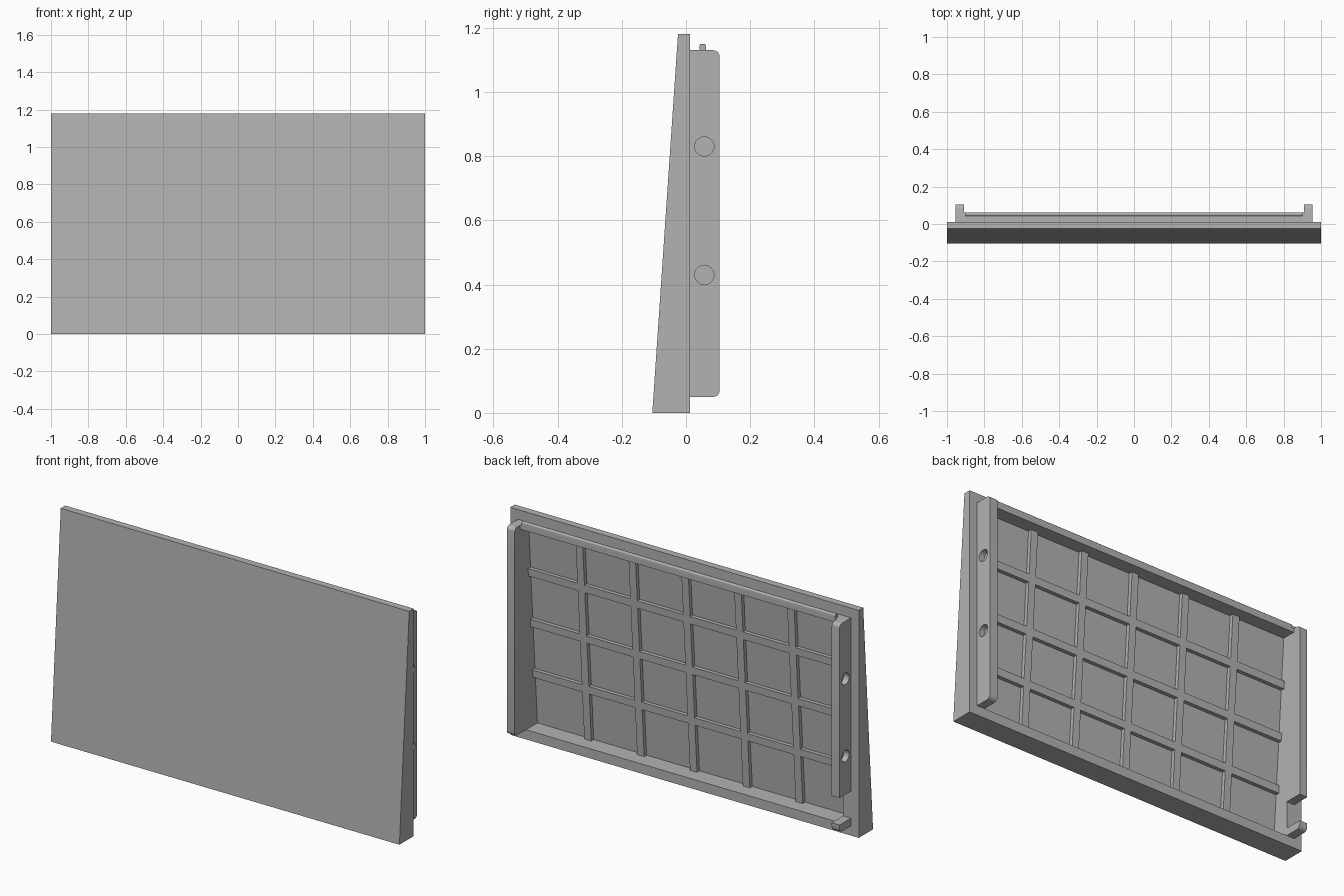
import bpy, bmesh, math
from mathutils import Matrix

if "Cube" in bpy.data.objects:
    bpy.data.objects.remove(bpy.data.objects["Cube"])

GREY = bpy.data.materials.new("plain grey")
GREY.use_nodes = True
GREY.diffuse_color = (0.45, 0.45, 0.45, 1)
GREY.node_tree.nodes["Principled BSDF"].inputs["Base Color"].default_value = GREY.diffuse_color

HEIGHT, BACK = 1.18, 0.012
HALF_IN, HALF_OUT = 0.91, 0.955      # flange inner and outer faces
FLOOR, CEILING = 0.05, 1.11          # recess limits
WALL, RIB_DEPTH, RIB_WIDTH = 0.02, 0.02, 0.04


def front_y(z):
    return -0.105 + 0.08 * z / HEIGHT


def finish(name, bm):
    bmesh.ops.recalc_face_normals(bm, faces=bm.faces)
    mesh = bpy.data.meshes.new(name)
    bm.to_mesh(mesh)
    bm.free()
    mesh.materials.append(GREY)
    obj = bpy.data.objects.new(name, mesh)
    bpy.context.collection.objects.link(obj)
    return obj


def prism(name, profile, x0, x1, rounded=(), radius=0.02):
    """Extrude a (y, z) profile along x, rounding the listed corners."""
    bm = bmesh.new()
    a = [bm.verts.new((x0, y, z)) for y, z in profile]
    b = [bm.verts.new((x1, y, z)) for y, z in profile]
    bm.faces.new(a)
    bm.faces.new(b[::-1])
    edges = []
    for i in range(len(a)):
        j = (i + 1) % len(a)
        bm.faces.new((a[i], b[i], b[j], a[j]))
        edges.append(bm.edges.get((a[i], b[i])))
    if rounded:
        bmesh.ops.bevel(bm, geom=[edges[i] for i in rounded], offset=radius,
                        segments=5, profile=0.5, affect='EDGES')
    return finish(name, bm)


# Wedge panel with a recess open to the back
bm = bmesh.new()


def loop(half, low, high, y_at):
    return [bm.verts.new((x, y_at(z), z)) for x, z in
            ((-half, low), (half, low), (half, high), (-half, high))]


loops = [loop(1, 0, HEIGHT, front_y),
         loop(1, 0, HEIGHT, lambda z: BACK),
         loop(HALF_IN, FLOOR, CEILING, lambda z: BACK),
         loop(HALF_IN, FLOOR, CEILING, lambda z: front_y(z) + WALL)]
bm.faces.new(loops[0])
bm.faces.new(loops[-1])
for p, q in zip(loops, loops[1:]):
    for i in range(4):
        j = (i + 1) % 4
        bm.faces.new((p[i], p[j], q[j], q[i]))
finish("wedge_panel", bm)


# Stiffening ribs following the sloped wall
def rib(name, x0, x1, z0, z1):
    inner = WALL - 0.004
    outer = WALL + RIB_DEPTH
    prism(name, [(front_y(z0) + inner, z0), (front_y(z0) + outer, z0),
                 (front_y(z1) + outer, z1), (front_y(z1) + inner, z1)], x0, x1)


for i in range(1, 6):
    x = -HALF_IN + i * HALF_IN / 3
    rib(f"vertical_rib_{i}", x - RIB_WIDTH / 2, x + RIB_WIDTH / 2, FLOOR, CEILING)
for i in range(1, 4):
    z = FLOOR + i * 0.27
    rib(f"horizontal_rib_{i}", -HALF_IN, HALF_IN, z - RIB_WIDTH / 2, z + RIB_WIDTH / 2)


# Side flanges with blind holes in their outer faces
def flange(name, side, z0, z1, rounded):
    y1 = 0.105
    return prism(name, [(BACK, z0), (y1, z0), (y1, z1), (BACK, z1)],
                 side * HALF_IN, side * HALF_OUT, rounded)


def drill(obj, side):
    bm = bmesh.new()
    for z in (0.43, 0.83):
        place = Matrix.Translation((side * HALF_OUT, 0.057, z)) @ Matrix.Rotation(math.pi / 2, 4, 'Y')
        bmesh.ops.create_cone(bm, cap_ends=True, segments=32, radius1=0.03,
                              radius2=0.03, depth=0.06, matrix=place)
    cutter = finish("hole_cutter", bm)
    cutter.hide_render = True
    cut = obj.modifiers.new("holes", 'BOOLEAN')
    cut.operation, cut.solver, cut.object = 'DIFFERENCE', 'EXACT', cutter
    bpy.context.view_layer.objects.active = obj
    bpy.ops.object.modifier_apply(modifier=cut.name)
    bpy.data.objects.remove(cutter)


left = flange("left_flange", 1, 0.05, 1.13, (1, 2))
right = flange("right_flange", -1, 0.23, 1.13, (2,))
hook = flange("right_flange_foot", -1, 0.05, 0.09, (1,))
drill(left, 1)
drill(right, -1)

# Top shelf with an upturned lip
shelf = prism("top_shelf", [(BACK, CEILING), (0.062, CEILING), (0.062, 1.13), (BACK, 1.13)],
              -HALF_IN, HALF_IN)
lip = prism("top_lip", [(0.042, 1.13), (0.062, 1.13), (0.062, 1.15), (0.042, 1.15)],
            -0.9, 0.9, (2, 3), 0.006)

# Smooth the rounded parts only
bpy.ops.object.select_all(action='DESELECT')
for obj in (left, right, hook, lip):
    obj.select_set(True)
bpy.context.view_layer.objects.active = left
bpy.ops.object.shade_smooth_by_angle(angle=math.radians(30))
